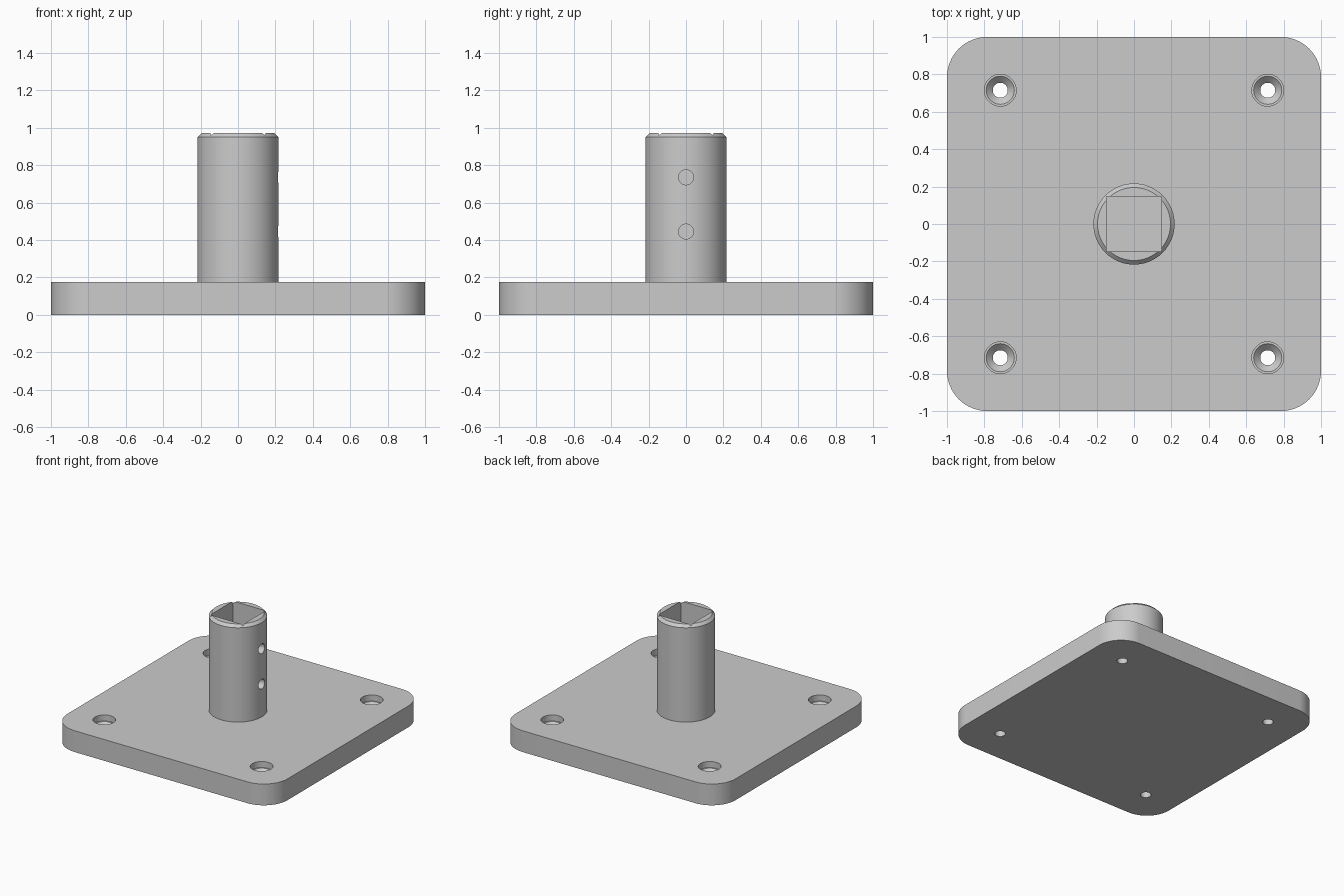
import bpy, bmesh, math
from mathutils import Matrix

if "Cube" in bpy.data.objects:
    bpy.data.objects.remove(bpy.data.objects["Cube"])

PLATE_TOP, POST_TOP = 0.175, 0.972
POST_R, CHAMFER = 0.217, 0.022

grey = bpy.data.materials.new("plain grey")
grey.use_nodes = True
colour = (0.6, 0.6, 0.6, 1)
grey.diffuse_color = colour
grey.node_tree.nodes["Principled BSDF"].inputs["Base Color"].default_value = colour


def make_object(name, bm):
    bmesh.ops.recalc_face_normals(bm, faces=bm.faces)
    mesh = bpy.data.meshes.new(name)
    bm.to_mesh(mesh)
    bm.free()
    mesh.materials.append(grey)
    obj = bpy.data.objects.new(name, mesh)
    bpy.context.collection.objects.link(obj)
    return obj


def lathe(name, profile, sides, matrix=Matrix()):
    """Solid of revolution about z from (radius, height) pairs."""
    bm = bmesh.new()
    rings = []
    for r, z in profile:
        angles = [math.tau * i / sides for i in range(sides)]
        rings.append([bm.verts.new((r * math.cos(a), r * math.sin(a), z)) for a in angles])
    for low, high in zip(rings, rings[1:]):
        for i in range(sides):
            j = (i + 1) % sides
            bm.faces.new((low[i], low[j], high[j], high[i]))
    bm.faces.new(rings[0])
    bm.faces.new(rings[-1])
    bm.transform(matrix)
    return make_object(name, bm)


def box(name, size, centre):
    bm = bmesh.new()
    bmesh.ops.create_cube(bm, size=1, matrix=Matrix.Translation(centre) @ Matrix.Diagonal((*size, 1)))
    return make_object(name, bm)


def cut(obj, cutters):
    """Subtract each cutter, then discard it."""
    bpy.ops.object.select_all(action='DESELECT')
    bpy.context.view_layer.objects.active = obj
    obj.select_set(True)
    for cutter in cutters:
        cutter.hide_render = True
        mod = obj.modifiers.new("cut", 'BOOLEAN')
        mod.operation, mod.solver, mod.object = 'DIFFERENCE', 'EXACT', cutter
        bpy.ops.object.modifier_apply(modifier=mod.name)
        bpy.data.objects.remove(cutter)
    bpy.ops.object.shade_smooth_by_angle(angle=math.radians(30))


# Base plate with rounded vertical corners
bm = bmesh.new()
bmesh.ops.create_cube(bm, size=2, matrix=Matrix.Translation((0, 0, PLATE_TOP / 2)) @ Matrix.Diagonal((1, 1, PLATE_TOP / 2, 1)))
uprights = [e for e in bm.edges if abs(e.verts[0].co.z - e.verts[1].co.z) > 0.1]
bmesh.ops.bevel(bm, geom=uprights, offset=0.215, segments=16, profile=0.5, affect='EDGES')
base_plate = make_object("base_plate", bm)

# Countersunk screw holes with a recessed rim
screw = [(0.04, -0.05), (0.04, 0.09), (0.075, 0.125), (0.085, 0.125), (0.085, 0.25)]
cut(base_plate, [lathe("screw_cutter", screw, 48, Matrix.Translation((x, y, 0)))
                 for x in (-0.715, 0.715) for y in (-0.715, 0.715)])

# Chamfered round post with a square socket
post = lathe("socket_post", [(POST_R, PLATE_TOP), (POST_R, POST_TOP - CHAMFER),
                             (POST_R - CHAMFER, POST_TOP)], 96)
socket = box("socket_cutter", (0.296, 0.296, 1.2), (0, 0, 0.6))

# Set screw holes through one wall of the post
set_screws = [lathe("set_screw_cutter", [(0.04, 0.1), (0.04, 0.3)], 40,
                    Matrix.Translation((0, 0, z)) @ Matrix.Rotation(math.pi / 2, 4, 'Y'))
              for z in (0.445, 0.735)]
cut(post, [socket] + set_screws)
